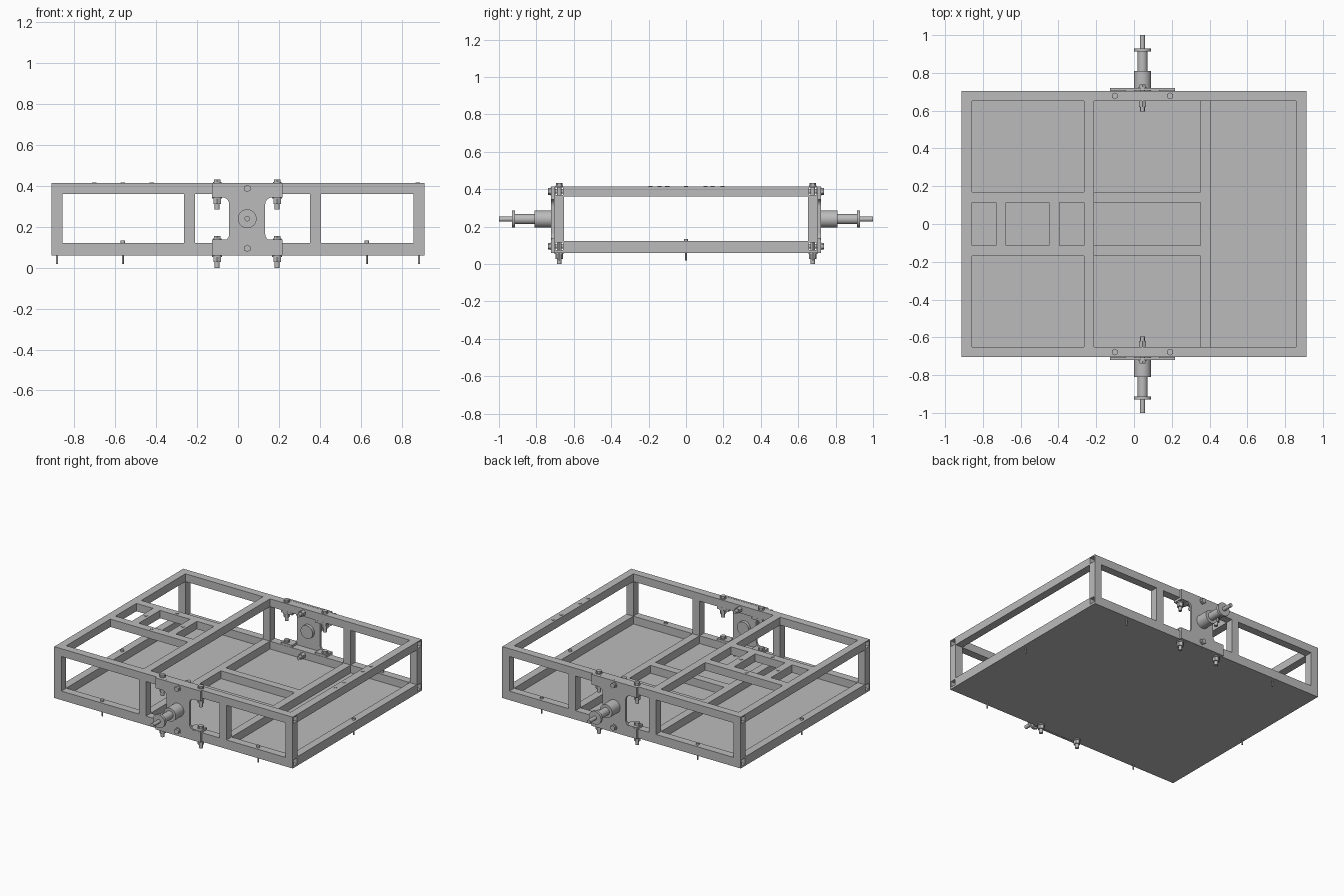
import bpy, bmesh, math
from mathutils import Vector

cube = bpy.data.objects.get("Cube")
if cube:
    bpy.data.objects.remove(cube)

steel = bpy.data.materials.new("grey steel")
steel.use_nodes = True
GREY = (0.5, 0.5, 0.5, 1)
steel.diffuse_color = GREY
steel.node_tree.nodes["Principled BSDF"].inputs["Base Color"].default_value = GREY

T = 0.054                      # tube width
TOP, LOW = 0.388, 0.095        # rail centre heights
SIDE, END = 0.678, 0.885       # rail centre distances in y and x
MID = 0.045                    # x of the axle


def finish(bm, name):
    bmesh.ops.recalc_face_normals(bm, faces=bm.faces)
    mesh = bpy.data.meshes.new(name)
    bm.to_mesh(mesh)
    bm.free()
    ob = bpy.data.objects.new(name, mesh)
    ob.data.materials.append(steel)
    bpy.context.collection.objects.link(ob)
    return ob


def box(name, x0, x1, y0, y1, z0, z1):
    bm = bmesh.new()
    bmesh.ops.create_cube(bm, size=1)
    for v in bm.verts:
        v.co = ((x0 + x1) / 2 + v.co.x * (x1 - x0),
                (y0 + y1) / 2 + v.co.y * (y1 - y0),
                (z0 + z1) / 2 + v.co.z * (z1 - z0))
    return finish(bm, name)


def bar(name, axis, a, b, u, v):
    """Square bar along an axis; u and v are the other two centre coordinates."""
    h = T / 2
    spans = [(u - h, u + h), (v - h, v + h)]
    spans.insert("xyz".index(axis), (a, b))
    return box(name, *spans[0], *spans[1], *spans[2])


def open_tube(name, y, z):
    """Hollow rail along x with open ends."""
    bm = bmesh.new()
    rings = []
    for x, h in ((-END - T / 2, T / 2), (END + T / 2, T / 2),
                 (END + T / 2, T / 2 - 0.007), (-END - T / 2, T / 2 - 0.007)):
        rings.append([bm.verts.new((x, y + a * h, z + b * h))
                      for a, b in ((-1, -1), (1, -1), (1, 1), (-1, 1))])
    for i in range(4):
        p, q = rings[i], rings[(i + 1) % 4]
        for j in range(4):
            k = (j + 1) % 4
            bm.faces.new((p[j], p[k], q[k], q[j]))
    return finish(bm, name)


def rod(name, base, direction, steps, sides=24):
    """Stepped round part: steps are (start, end, radius[, sides]) along direction."""
    bm = bmesh.new()
    d = Vector(direction)
    turn = d.to_track_quat('Z', 'Y').to_matrix().to_4x4()
    for a, b, r, *n in steps:
        made = bmesh.ops.create_cone(bm, cap_ends=True, segments=n[0] if n else sides,
                                     radius1=r, radius2=r, depth=b - a)["verts"]
        for v in made:
            v.co = turn @ (v.co + Vector((0, 0, (a + b) / 2))) + Vector(base)
    ob = finish(bm, name)
    bpy.ops.object.select_all(action='DESELECT')
    ob.select_set(True)
    bpy.context.view_layer.objects.active = ob
    bpy.ops.object.shade_smooth_by_angle(angle=math.radians(29))
    return ob


def hub_plate(name, y0, y1):
    """I-shaped plate with rounded inner corners."""
    neck, notch, r = 0.088, 0.107, 0.035
    quarter = [(neck + r - r * math.cos(t), notch - r + r * math.sin(t))
               for t in (math.pi / 2 * i / 8 for i in range(9))]
    quarter += [(0.173, notch), (0.173, 0.178)]
    half = [(u, -v) for u, v in reversed(quarter)] + quarter
    outline = half + [(-u, v) for u, v in reversed(half)]
    bm = bmesh.new()
    face = bm.faces.new([bm.verts.new((MID + u, y0, 0.2375 + v)) for u, v in outline])
    out = bmesh.ops.extrude_face_region(bm, geom=[face])["geom"]
    for v in out:
        if isinstance(v, bmesh.types.BMVert):
            v.co.y = y1
    return finish(bm, name)


# Floor sheet
box("floor_sheet", -0.912, 0.912, -0.705, 0.705, 0.06, 0.068)

# Outer frame: long rails, end rails and posts
for s, side in ((-1, "front"), (1, "back")):
    for z, level in ((TOP, "top"), (LOW, "bottom")):
        open_tube(f"{side}_{level}_rail", s * SIDE, z)
    for x in (-END, -0.238, 0.379, END):
        bar(f"{side}_post", "z", LOW + T / 2, TOP - T / 2, x, s * SIDE)
inner = SIDE - T / 2
for z, level in ((TOP, "top"), (LOW, "bottom")):
    for x in (-END, END):
        bar(f"{level}_end_rail", "y", -inner, inner, x, z)

# Inner cross rails
bar("top_cross_rail", "y", -inner, inner, -0.238, TOP)
for x in (-0.238, 0.379):
    bar("bottom_cross_rail", "y", -inner, inner, x, LOW)
for s in (-1, 1):
    bar("top_bearer", "x", -END + T / 2, -0.265, s * 0.142, TOP)
    bar("bottom_bearer", "x", -0.211, 0.352, s * 0.142, LOW)
for x in (-0.704, -0.422):
    bar("short_bearer", "y", -0.115, 0.115, x, TOP)

# Hub plates, axles and bolts on both sides
for s, side in ((-1, "front"), (1, "back")):
    out, back = (0, s, 0), (0, -s, 0)
    hub_plate(f"{side}_hub_plate", s * 0.706, s * 0.721)
    for x0, x1 in ((-0.128, MID - 0.088), (MID + 0.088, 0.218)):
        for z in (0.3445, 0.1225):
            box(f"{side}_hub_tab", x0, x1, *sorted((s * 0.652, s * 0.72)), z, z + 0.0155)
    rod(f"{side}_axle", (MID, 0, 0.24), out,
        [(0.685, 0.81, 0.046), (0.81, 0.915, 0.027),
         (0.913, 0.93, 0.046), (0.93, 1.0, 0.013)], 32)
    for z in (TOP, LOW):
        rod(f"{side}_plate_bolt", (MID, 0, z), out,
            [(0.595, 0.72, 0.012), (0.62, 0.651, 0.02, 6),
             (0.721, 0.725, 0.021), (0.725, 0.738, 0.018, 6)])
    for x in (-0.102, 0.191):
        rod(f"{side}_upper_bolt", (x, s * SIDE, 0), (0, 0, 1),
            [(0.285, 0.416, 0.012), (0.312, 0.338, 0.021, 6), (0.338, 0.345, 0.024),
             (0.415, 0.419, 0.021), (0.419, 0.432, 0.018, 6)])
        rod(f"{side}_lower_bolt", (x, s * SIDE, 0), (0, 0, 1),
            [(0.0, 0.14, 0.012), (0.027, 0.053, 0.021, 6), (0.053, 0.06, 0.024),
             (0.138, 0.142, 0.021), (0.142, 0.155, 0.018, 6)])

# Screws that hold the floor sheet
for x, y in ((-0.563, -SIDE), (0.63, -SIDE), (-0.563, SIDE), (0.63, SIDE),
             (-END, 0), (END, 0)):
    rod("floor_screw", (x, y, 0), (0, 0, 1), [(0.018, 0.125, 0.005), (0.122, 0.134, 0.011)], 16)

# Small flush studs on the top rails
studs = [(0.88, y) for y in (-0.19, -0.1, 0.105, 0.195)]
studs += [(-0.563, -0.142), (-0.563, 0.142), (-0.704, 0), (-0.422, 0)]
for x, y in studs:
    rod("rail_stud", (x, y, TOP + T / 2), (0, 0, 1), [(-0.002, 0.003, 0.011)], 16)
